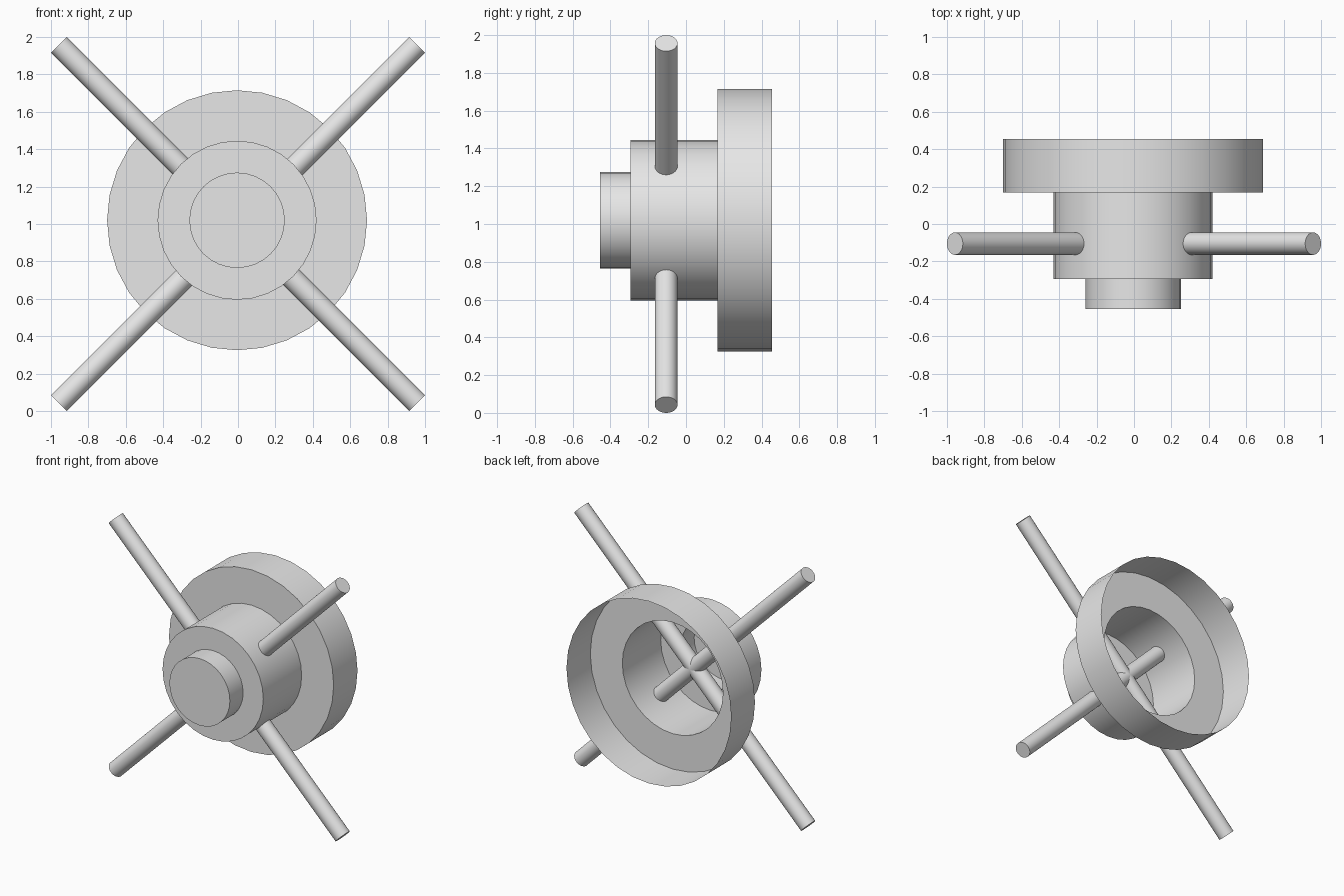
import bpy
import bmesh
import math
from mathutils import Matrix, Vector

cube = bpy.data.objects.get("Cube")
if cube:
    bpy.data.objects.remove(cube, do_unlink=True)

grey = bpy.data.materials.new("light grey")
grey.use_nodes = True
grey.diffuse_color = (0.8, 0.8, 0.8, 1)
grey.node_tree.nodes["Principled BSDF"].inputs["Base Color"].default_value = (0.8, 0.8, 0.8, 1)

SIDES = 32


def add_object(name, bm):
    mesh = bpy.data.meshes.new(name)
    bm.to_mesh(mesh)
    bm.free()
    mesh.materials.append(grey)
    obj = bpy.data.objects.new(name, mesh)
    bpy.context.collection.objects.link(obj)
    bpy.ops.object.select_all(action='DESELECT')
    obj.select_set(True)
    bpy.context.view_layer.objects.active = obj
    bpy.ops.object.shade_smooth_by_angle(angle=math.radians(30))
    return obj


# Stepped hub: a thin shell, closed at the front cap and open at the back
steps = [(0.255, -0.455), (0.255, -0.295), (0.425, -0.295),
         (0.425, 0.168), (0.695, 0.168), (0.695, 0.455)]
bm = bmesh.new()
rings = []
for radius, y in steps:
    ring = []
    for i in range(SIDES):
        a = math.tau * i / SIDES
        ring.append(bm.verts.new((radius * math.cos(a), y, radius * math.sin(a))))
    rings.append(ring)
bm.faces.new(rings[0])
for near, far in zip(rings, rings[1:]):
    for i in range(SIDES):
        j = (i + 1) % SIDES
        bm.faces.new((near[i], far[i], far[j], near[j]))
bmesh.ops.recalc_face_normals(bm, faces=bm.faces)
cap = min(bm.faces, key=lambda f: f.calc_center_median().y)
if cap.normal.y > 0:
    bmesh.ops.reverse_faces(bm, faces=bm.faces)
hub = add_object("stepped_hub", bm)
hub.location = (-0.005, 0, 1.02)

# Two long round bars crossing inside the hub
for name, tilt in (("rising_bar", 45), ("falling_bar", -45)):
    bm = bmesh.new()
    bmesh.ops.create_cone(bm, cap_ends=True, segments=SIDES, radius1=0.06,
                          radius2=0.06, depth=2.708,
                          matrix=Matrix.Rotation(math.radians(tilt), 4, 'Y'))
    bar = add_object(name, bm)
    bar.location = Vector((0, -0.105, 1))
